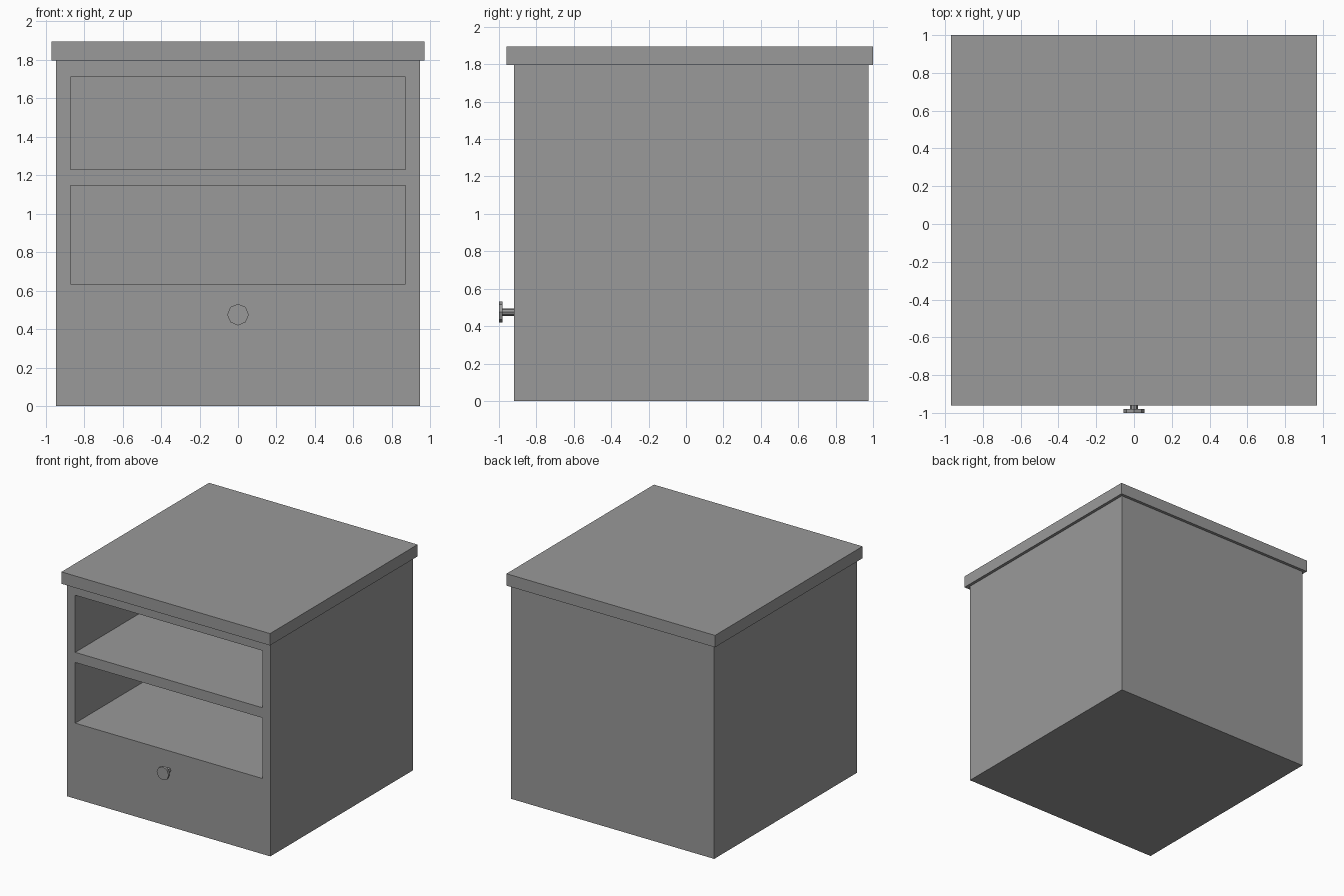
import bpy
import math

if "Cube" in bpy.data.objects:
    bpy.data.objects.remove(bpy.data.objects["Cube"])

grey = bpy.data.materials.new("plain_grey")
grey.use_nodes = True
colour = (0.32, 0.32, 0.32, 1)
grey.diffuse_color = colour
grey.node_tree.nodes["Principled BSDF"].inputs["Base Color"].default_value = colour


def box(name, low, high):
    """Axis-aligned box between two corners."""
    bpy.ops.mesh.primitive_cube_add(size=1)
    obj = bpy.context.object
    obj.name = name
    for v in obj.data.vertices:
        v.co = [h if c > 0 else l for c, l, h in zip(v.co, low, high)]
    obj.data.materials.append(grey)
    return obj


def front_disc(name, radius, y_front, y_back, z):
    """Eight-sided cylinder whose axis runs front to back."""
    bpy.ops.mesh.primitive_cylinder_add(
        vertices=8, radius=radius, depth=y_back - y_front,
        location=(0, (y_front + y_back) / 2, z), rotation=(math.pi / 2, 0, 0))
    obj = bpy.context.object
    obj.name = name
    obj.data.materials.append(grey)
    return obj


# Cabinet body with two open shelf compartments
body = box("cabinet_body", (-0.945, -0.92, 0), (0.945, 0.975, 1.795))
for bottom, top in ((0.635, 1.145), (1.23, 1.71)):
    cutter = box("shelf_cutter", (-0.87, -1.1, bottom), (0.87, 0.9, top))
    cutter.hide_render = True
    cut = body.modifiers.new("shelf_opening", "BOOLEAN")
    cut.operation = "DIFFERENCE"
    cut.solver = "EXACT"
    cut.object = cutter
    bpy.context.view_layer.objects.active = body
    bpy.ops.object.modifier_apply(modifier=cut.name)
    bpy.data.objects.remove(cutter)

# Overhanging top board
box("top_board", (-0.97, -0.96, 1.795), (0.97, 1.0, 1.895))

# Drawer knob
front_disc("knob_stem", 0.02, -0.98, -0.92, 0.475)
front_disc("knob_face", 0.056, -1.0, -0.98, 0.475)
